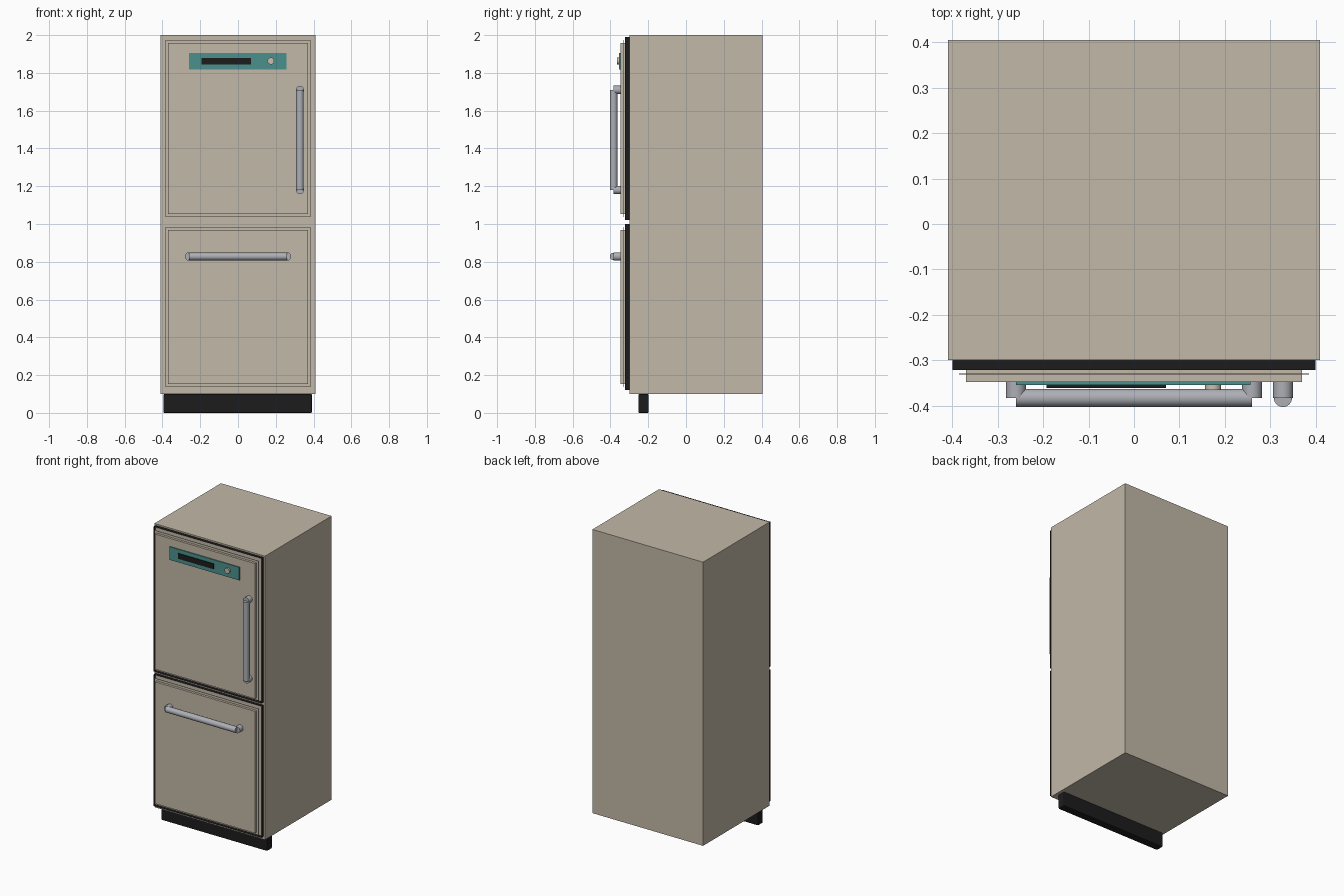
import bpy, bmesh
from mathutils import Vector

cube = bpy.data.objects.get("Cube")
if cube:
    bpy.data.objects.remove(cube, do_unlink=True)


def material(name, rgb):
    m = bpy.data.materials.new(name)
    m.use_nodes = True
    m.diffuse_color = (*rgb, 1)
    m.node_tree.nodes["Principled BSDF"].inputs["Base Color"].default_value = (*rgb, 1)
    return m


CREAM = material("cream enamel", (0.54, 0.48, 0.39))
BLACK = material("black rubber", (0.012, 0.012, 0.012))
TEAL = material("teal panel", (0.07, 0.28, 0.27))
STEEL = material("brushed steel", (0.42, 0.43, 0.47))
KNOB = material("knob beige", (0.60, 0.52, 0.43))


def finish(name, bm, mat, smooth=False):
    bmesh.ops.recalc_face_normals(bm, faces=bm.faces)
    mesh = bpy.data.meshes.new(name)
    bm.to_mesh(mesh)
    bm.free()
    mesh.materials.append(mat)
    obj = bpy.data.objects.new(name, mesh)
    bpy.context.collection.objects.link(obj)
    if smooth:
        bpy.ops.object.select_all(action='DESELECT')
        obj.select_set(True)
        bpy.context.view_layer.objects.active = obj
        bpy.ops.object.shade_smooth_by_angle()
    return obj


def box(name, x, y, z, mat, bevel=0, open_ends=False):
    """Box from (min, max) spans; open_ends drops the front and back faces."""
    bm = bmesh.new()
    bmesh.ops.create_cube(bm, size=1)
    for v in bm.verts:
        v.co = Vector([s[0] if c < 0 else s[1] for c, s in zip(v.co, (x, y, z))])
    if open_ends:
        bm.normal_update()
        ends = [f for f in bm.faces if abs(f.normal.y) > 0.9]
        bmesh.ops.delete(bm, geom=ends, context='FACES_ONLY')
    if bevel:
        bmesh.ops.bevel(bm, geom=bm.edges[:], offset=bevel, segments=2,
                        profile=0.5, affect='EDGES')
    return finish(name, bm, mat)


def rod(name, start, end, radius, mat):
    bm = bmesh.new()
    start, end = Vector(start), Vector(end)
    axis = end - start
    bmesh.ops.create_cone(bm, cap_ends=True, segments=32, radius1=radius,
                          radius2=radius, depth=axis.length)
    turn = axis.to_track_quat('Z', 'Y')
    for v in bm.verts:
        v.co = turn @ v.co + (start + end) / 2
    return finish(name, bm, mat, True)


FACE = -0.348    # front plane of the doors
GRIP = -0.383    # centre line of the handles

# Cabinet and recessed plinth
box("cabinet", (-0.41, 0.41), (-0.30, 0.405), (0.10, 2.0), CREAM)
box("plinth", (-0.395, 0.392), (-0.252, -0.198), (0, 0.10), BLACK, 0.006)

# Doors: open rubber seal, thin backing sheet, raised front panel
for part, low, high in (("upper", 1.02, 1.99), ("lower", 0.12, 1.0)):
    box(part + "_door_seal", (-0.40, 0.40), (-0.322, -0.30), (low, high),
        BLACK, open_ends=True)
    box(part + "_door_sheet", (-0.385, 0.385), (-0.332, -0.329),
        (low + 0.017, high - 0.017), CREAM)
    box(part + "_door_panel", (-0.37, 0.37), (FACE, -0.322),
        (low + 0.032, high - 0.032), CREAM)


# Handles: a bar between two posts
def handle(name, a, b):
    ends = [Vector((x, GRIP, z)) for x, z in (a, b)]
    rod(name + "_bar", ends[0], ends[1], 0.02, STEEL)
    for label, p in zip(("first", "second"), ends):
        rod(name + "_" + label + "_post", (p.x, FACE + 0.002, p.z), p, 0.022, STEEL)


handle("upper_handle", (0.328, 1.18), (0.328, 1.71))
handle("lower_handle", (-0.26, 0.828), (0.26, 0.828))

# Control strip with display and knob
box("control_strip", (-0.26, 0.257), (-0.355, FACE), (1.818, 1.905), TEAL)
box("display", (-0.193, 0.07), (-0.361, -0.355), (1.845, 1.88), BLACK)
rod("knob", (0.174, -0.354, 1.863), (0.174, -0.366, 1.863), 0.018, KNOB)
